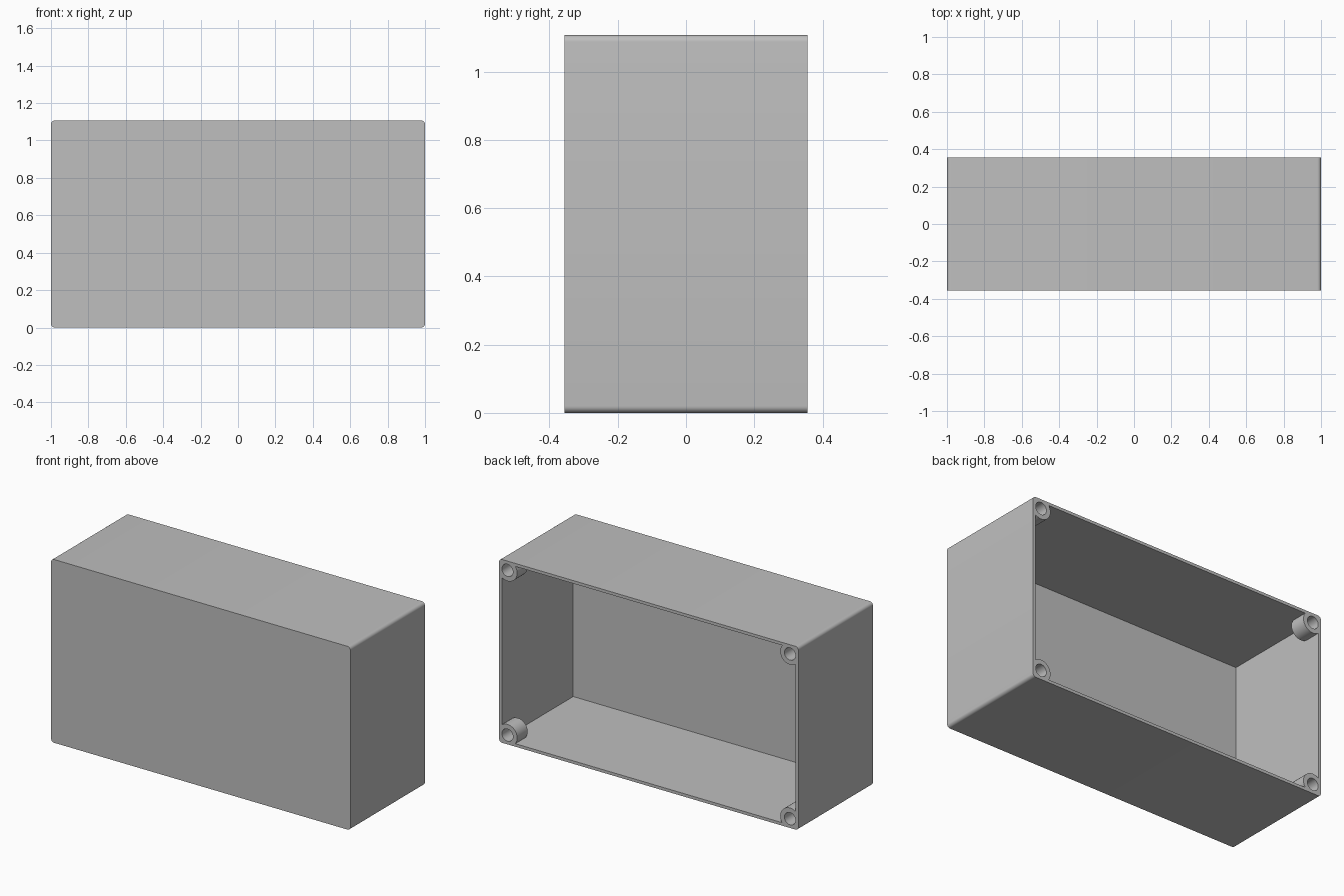
import bpy
import bmesh
from math import cos, sin, pi

cube = bpy.data.objects.get("Cube")
if cube:
    bpy.data.objects.remove(cube, do_unlink=True)

HALF_W, HALF_D, HEIGHT = 1.0, 0.356, 1.107
MID_Z = HEIGHT / 2
WALL, FLOOR, ROUND = 0.018, 0.03, 0.02
INSET, BOSS_R, HOLE_R, BOSS_LEN = 0.056, 0.065, 0.037, 0.1

grey = bpy.data.materials.new("plastic grey")
grey.use_nodes = True
colour = (0.52, 0.52, 0.52, 1)
grey.diffuse_color = colour
grey.node_tree.nodes["Principled BSDF"].inputs["Base Color"].default_value = colour


def prism(name, outline, y0, y1):
    """Extrude an x-z outline along y into a closed solid."""
    bm = bmesh.new()
    face = bm.faces.new([bm.verts.new((x, y0, z)) for x, z in outline])
    new = bmesh.ops.extrude_face_region(bm, geom=[face], use_keep_orig=True)["geom"]
    verts = [v for v in new if isinstance(v, bmesh.types.BMVert)]
    bmesh.ops.translate(bm, verts=verts, vec=(0, y1 - y0, 0))
    bmesh.ops.recalc_face_normals(bm, faces=bm.faces[:])
    mesh = bpy.data.meshes.new(name)
    bm.to_mesh(mesh)
    bm.free()
    mesh.materials.append(grey)
    obj = bpy.data.objects.new(name, mesh)
    bpy.context.collection.objects.link(obj)
    return obj


def rounded_rect(hw, hh, r, steps=6):
    pts = []
    for k, (sx, sz) in enumerate([(1, 1), (-1, 1), (-1, -1), (1, -1)]):
        for i in range(steps + 1):
            a = (k + i / steps) * pi / 2
            pts.append((sx * (hw - r) + r * cos(a), MID_Z + sz * (hh - r) + r * sin(a)))
    return pts


def circle(cx, cz, r, n=32):
    return [(cx + r * cos(2 * pi * i / n), cz + r * sin(2 * pi * i / n)) for i in range(n)]


def combine(target, tool, operation):
    mod = target.modifiers.new(operation, 'BOOLEAN')
    mod.operation, mod.object, mod.solver = operation, tool, 'EXACT'
    bpy.context.view_layer.objects.active = target
    bpy.ops.object.modifier_apply(modifier=mod.name)
    bpy.data.objects.remove(tool, do_unlink=True)


# Hollow case, open at the back
case = prism("case", rounded_rect(HALF_W, MID_Z, ROUND), -HALF_D, HALF_D)
iw, ih = HALF_W - WALL, MID_Z - WALL
cavity = prism("cavity", [(-iw, MID_Z - ih), (iw, MID_Z - ih), (iw, MID_Z + ih), (-iw, MID_Z + ih)],
               -HALF_D + FLOOR, HALF_D + 0.1)
combine(case, cavity, 'DIFFERENCE')

# Screw bosses in the corners, trimmed to stay inside the walls
lim_x, lim_z = HALF_W - WALL / 2, MID_Z - WALL / 2
for sx in (-1, 1):
    for sz in (-1, 1):
        cx, cz = sx * (HALF_W - INSET), MID_Z + sz * (MID_Z - INSET)
        outline = [(max(-lim_x, min(lim_x, x)), max(MID_Z - lim_z, min(MID_Z + lim_z, z)))
                   for x, z in circle(cx, cz, BOSS_R)]
        combine(case, prism("screw_boss", outline, HALF_D - BOSS_LEN, HALF_D), 'UNION')
        hole = prism("screw_hole", circle(cx, cz, HOLE_R), HALF_D - BOSS_LEN + 0.015, HALF_D + 0.1)
        combine(case, hole, 'DIFFERENCE')

# Smooth the curves, keep the edges sharp
bpy.ops.object.select_all(action='DESELECT')
case.select_set(True)
bpy.context.view_layer.objects.active = case
bpy.ops.object.shade_smooth_by_angle(angle=pi / 6)
